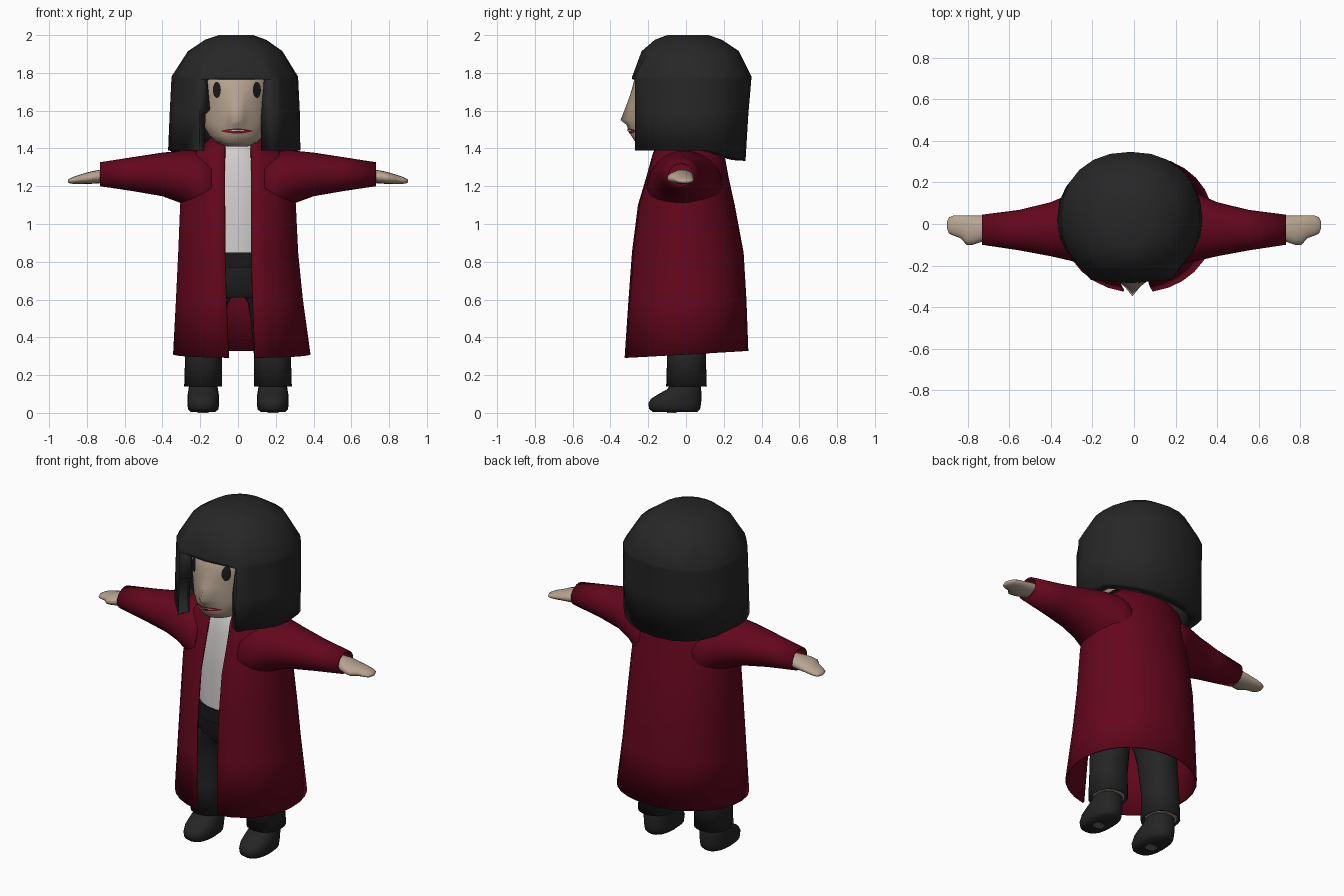
import bpy, bmesh, math
from mathutils import Vector
from mathutils.bvhtree import BVHTree

if "Cube" in bpy.data.objects:
    bpy.data.objects.remove(bpy.data.objects["Cube"])


def material(name, r, g, b):
    m = bpy.data.materials.new(name)
    m.diffuse_color = (r, g, b, 1)
    m.use_nodes = True
    m.node_tree.nodes["Principled BSDF"].inputs["Base Color"].default_value = m.diffuse_color
    return m


RED = material("crimson cloth", 0.127, 0.002, 0.012)
SKIN = material("skin", 0.48, 0.375, 0.285)
HAIR = material("charcoal hair", 0.020, 0.020, 0.020)
CLOTH = material("dark trousers", 0.018, 0.018, 0.018)
BLACK = material("black", 0.010, 0.010, 0.010)
SHIRT = material("pale shirt", 0.64, 0.61, 0.61)
LIPS = material("lip red", 0.27, 0.008, 0.018)
TEETH = material("white", 0.8, 0.8, 0.8)
SOLE = material("grey sole", 0.15, 0.15, 0.15)


def finish(name, bm, mat, angle=40, thick=0):
    me = bpy.data.meshes.new(name)
    bm.to_mesh(me)
    bm.free()
    ob = bpy.data.objects.new(name, me)
    bpy.context.collection.objects.link(ob)
    me.materials.append(mat)
    bpy.ops.object.select_all(action='DESELECT')
    ob.select_set(True)
    bpy.context.view_layer.objects.active = ob
    bpy.ops.object.shade_smooth_by_angle(angle=math.radians(angle))
    if thick:
        mod = ob.modifiers.new("thickness", 'SOLIDIFY')
        mod.thickness, mod.offset = thick, -1
    return ob


def oval(u0, u1, v0, v1, n=2, count=20, gap=0):
    """Superellipse in a box; gap leaves an opening of that half width at low v."""
    cu, ru, cv, rv = (u0 + u1) / 2, (u1 - u0) / 2, (v0 + v1) / 2, (v1 - v0) / 2
    start = math.asin((gap / ru) ** (n / 2)) if gap else 0
    total = count - 1 if gap else count
    pts = []
    for i in range(count):
        t = start + (2 * math.pi - 2 * start) * i / total
        s, c = math.sin(t), -math.cos(t)
        pts.append((cu + ru * math.copysign(abs(s) ** (2 / n), s),
                    cv + rv * math.copysign(abs(c) ** (2 / n), c)))
    return pts


def loft(rows, axis='z', side=1, n=2, count=20, gap=0, caps=(True, True)):
    """Skin rows of (position, u0, u1, v0, v1); z rows use u=x v=y, x rows use u=y v=z."""
    bm = bmesh.new()
    rings = []
    for p, *box in rows:
        ring = []
        for u, v in oval(*box, n=n, count=count, gap=gap):
            co = (u * side, v, p) if axis == 'z' else (p * side, u, v)
            ring.append(bm.verts.new(co))
        rings.append(ring)
    for a, b in zip(rings, rings[1:]):
        for i in range(count - (1 if gap else 0)):
            j = (i + 1) % count
            bm.faces.new((a[i], a[j], b[j], b[i]))
    if caps[0]:
        bm.faces.new(rings[0])
    if caps[1]:
        bm.faces.new(rings[-1])
    bmesh.ops.recalc_face_normals(bm, faces=bm.faces)
    return bm


# Head, with the middle of the face pulled forward into a nose
head = loft([(1.41, -.06, .05, -.22, -.06), (1.43, -.11, .10, -.265, 0), (1.47, -.155, .14, -.28, .06),
             (1.525, -.185, .17, -.285, .14), (1.55, -.19, .175, -.285, .15), (1.62, -.205, .19, -.285, .2),
             (1.68, -.21, .195, -.285, .21), (1.72, -.215, .2, -.285, .22),
             (1.82, -.2, .18, -.26, .2), (1.9, -.1, .08, -.14, .12)], n=2.05, count=32)
pull = {1.47: .012, 1.525: .03, 1.55: .062, 1.62: .034, 1.68: .012}
for vert in head.verts:
    off = abs(vert.co.x + .0075)
    if vert.co.y < -.15 and off < .09:
        share = 1 if off < .01 else .35 if off < .05 else .08
        vert.co.y -= share * pull.get(round(vert.co.z, 3), 0)
surface = BVHTree.FromBMesh(head)
finish("head", head, SKIN, 75)


# Painted face details, laid onto the head surface
def decal(name, cx, cz, rx, rz, mat, lift, n=2):
    bm = bmesh.new()
    rings = []
    for k in (0.05, .5, 1):
        ring = []
        for x, z in oval(cx - rx * k, cx + rx * k, cz - rz * k, cz + rz * k, n=n):
            hit = surface.ray_cast(Vector((x, -1, z)), Vector((0, 1, 0)))[0]
            ring.append(bm.verts.new((x, hit.y - lift, z)))
        rings.append(ring)
    for a, b in zip(rings, rings[1:]):
        for i in range(20):
            j = (i + 1) % 20
            bm.faces.new((a[i], a[j], b[j], b[i]))
    bm.faces.new(rings[0])
    bmesh.ops.recalc_face_normals(bm, faces=bm.faces)
    finish(name, bm, mat)


for cx in (-.112, .1):
    decal("eye", cx, 1.71, .021, .043, BLACK, .006)
decal("lips", -.005, 1.492, .085, .014, LIPS, .006, 1.4)
decal("teeth", -.005, 1.495, .05, .003, TEETH, .009, 1.4)
finish("neck", loft([(1.3, -.09, .09, -.12, .07), (1.48, -.085, .085, -.12, .07)]), SKIN)

# Bobbed hair, cut open for the face below the fringe
hair = loft([(1.38, -.37, .33, -.27, .315), (1.58, -.362, .328, -.277, .33), (1.78, -.352, .318, -.285, .347),
             (1.915, -.265, .235, -.235, .28), (1.975, -.175, .15, -.165, .19), (2.0, -.1, .08, -.1, .12)],
            n=2.2, count=24, caps=(False, True))
for co, no in (((-.2, 0, 0), (1, 0, 0)), ((.18, 0, 0), (1, 0, 0)), ((0, 0, 1.765), (0, 0, 1))):
    bmesh.ops.bisect_plane(hair, geom=hair.verts[:] + hair.edges[:] + hair.faces[:], plane_co=co, plane_no=no)
opening = []
for f in hair.faces:
    c = f.calc_center_median()
    if -.2 < c.x < .18 and c.y < 0 and c.z < 1.765:
        opening.append(f)
bmesh.ops.delete(hair, geom=opening, context='FACES')
for vert in hair.verts:
    co = vert.co
    if co.z < 1.79 and co.y < -.2 and -.24 < co.x < .22:      # square front edge
        co.y = min(co.y, -.27)
    if co.z < 1.4:                                            # lower at the nape
        co.z = 1.39 - max(0, co.y - .1) * .26
finish("hair", hair, HAIR, 62, .07)

# Long open coat, hem slightly lower in front
coat = loft([(.31, -.345, .385, -.33, .33), (.6, -.33, .345, -.31, .32), (.85, -.318, .32, -.292, .305),
             (1.1, -.308, .308, -.26, .258), (1.25, -.295, .295, -.215, .225), (1.36, -.27, .27, -.185, .205),
             (1.40, -.2, .2, -.175, .18), (1.46, -.145, .145, -.15, .13)],
            n=2.1, count=29, gap=.07, caps=(False, False))
for vert in coat.verts:
    if vert.co.z < .32:
        vert.co.z += .055 * vert.co.y
finish("coat_body", coat, RED, 50, .01)

# Shirt, belt and hips
finish("shirt", loft([(.83, -.21, .21, -.2, .17), (1.1, -.22, .22, -.2, .17), (1.3, -.22, .22, -.175, .15),
                      (1.38, -.15, .15, -.155, .11), (1.415, -.1, .1, -.14, .09)]), SHIRT)
finish("belt", loft([(.77, -.225, .225, -.21, .18), (.85, -.22, .22, -.21, .18)]), BLACK)
finish("hips", loft([(.61, -.2, .2, -.13, .13), (.66, -.235, .235, -.17, .16), (.78, -.225, .225, -.195, .17)]),
       CLOTH)

for s, word in ((-1, "right"), (1, "left")):
    # Sleeve flaring into the coat, and mitten hand
    finish(word + "_sleeve", loft([(.14, -.208, .2, 1.0, 1.385), (.22, -.196, .185, 1.05, 1.388),
                                   (.3, -.178, .148, 1.11, 1.388),
                                   (.4, -.155, .105, 1.147, 1.378), (.55, -.127, .068, 1.173, 1.355),
                                   (.73, -.1, .045, 1.2, 1.327)], 'x', s, count=28, caps=(False, False)),
           RED, 50, .01)
    finish(word + "_hand", loft([(.66, -.07, .03, 1.225, 1.29), (.73, -.085, .04, 1.216, 1.287),
                                 (.775, -.1, .042, 1.213, 1.279), (.805, -.1, .042, 1.212, 1.271),
                                 (.835, -.068, .042, 1.212, 1.262),
                                 (.87, -.055, .04, 1.212, 1.25), (.89, -.045, .032, 1.215, 1.24),
                                 (.9, -.02, .01, 1.22, 1.235)], 'x', s, count=16), SKIN, 75)
    # Trouser leg, bare ankle and shoe
    finish(word + "_leg", loft([(.14, .085, .285, -.105, .11), (.3, .085, .28, -.1, .105),
                                (.5, .066, .265, -.115, .11), (.58, .052, .255, -.13, .13),
                                (.61, .035, .25, -.14, .14), (.66, .0, .235, -.15, .15)],
                               side=s, n=2.3, caps=(False, True)), CLOTH, 50, .008)
    finish(word + "_ankle", loft([(.142, .1, .27, -.085, .097), (.2, .1, .27, -.085, .097)], side=s), SKIN)
    finish(word + "_shoe", loft([(.005, .12, .25, -.175, .06), (.02, .103, .265, -.195, .075),
                                 (.05, .1, .268, -.2, .08), (.075, .1, .268, -.185, .082),
                                 (.1, .102, .266, -.145, .082), (.125, .106, .262, -.1, .08),
                                 (.17, .115, .255, -.07, .075)], side=s, n=2.3), CLOTH, 60)
    finish(word + "_sole", loft([(0, .155, .215, -.1, -.05), (.006, .155, .215, -.1, -.05)],
                                side=s, n=4), SOLE)
